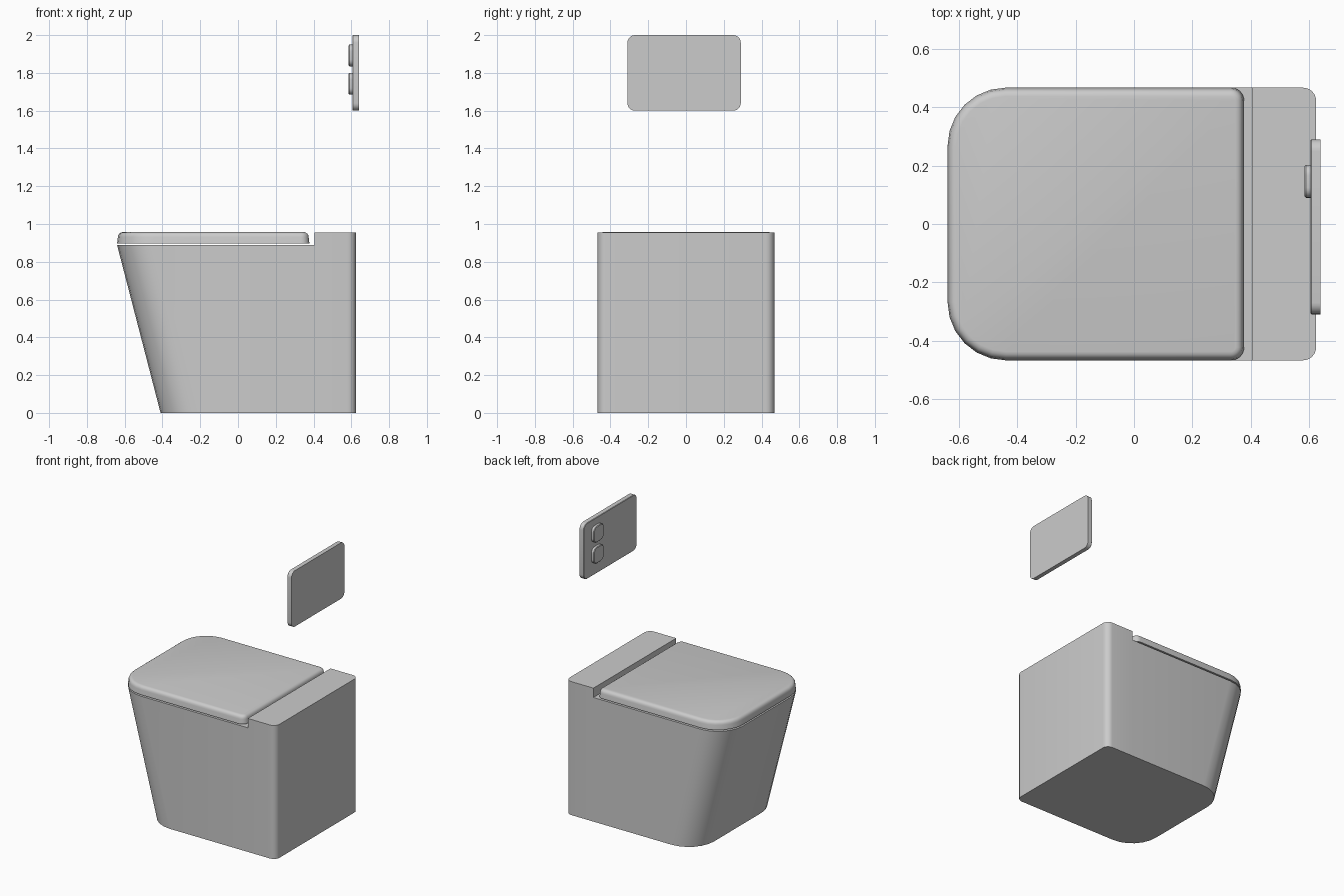
import bpy, bmesh
from math import sin, cos, pi, radians

if "Cube" in bpy.data.objects:
    bpy.data.objects.remove(bpy.data.objects["Cube"])


def rounded_rect(a0, a1, b0, b1, r_low, r_high, n=6):
    """Counter-clockwise outline; r_low rounds the a0 corners, r_high the a1 corners."""
    pts = []
    for ca, cb, r, start in ((a1 - r_high, b0 + r_high, r_high, -pi / 2),
                             (a1 - r_high, b1 - r_high, r_high, 0),
                             (a0 + r_low, b1 - r_low, r_low, pi / 2),
                             (a0 + r_low, b0 + r_low, r_low, pi)):
        for i in range(n + 1):
            t = start + pi / 2 * i / n
            pts.append((ca + r * cos(t), cb + r * sin(t)))
    return pts


def loft(rings):
    """Closed bmesh skinned through rings of equal length."""
    bm = bmesh.new()
    vs = [[bm.verts.new(p) for p in ring] for ring in rings]
    n = len(vs[0])
    for lo, hi in zip(vs, vs[1:]):
        for i in range(n):
            j = (i + 1) % n
            bm.faces.new((lo[i], lo[j], hi[j], hi[i]))
    bm.faces.new(vs[0][::-1])
    top = bm.faces.new(vs[-1])
    return bm, vs, top


def finish(bm, name):
    bmesh.ops.recalc_face_normals(bm, faces=bm.faces)
    me = bpy.data.meshes.new(name)
    bm.to_mesh(me)
    bm.free()
    ob = bpy.data.objects.new(name, me)
    bpy.context.collection.objects.link(ob)
    bpy.ops.object.select_all(action='DESELECT')
    bpy.context.view_layer.objects.active = ob
    ob.select_set(True)
    bpy.ops.object.shade_smooth_by_angle(angle=radians(35))
    return ob


HALF_W = 0.468
BACK = 0.625
STEP = 0.405

# Pedestal: front leans outwards, raised ledge behind the seat
rings = []
for front, z in ((-0.41, 0.0), (-0.64, 0.888)):
    o = rounded_rect(front, BACK, -HALF_W, HALF_W, 0.2, 0.045)
    o.insert(14, (STEP, HALF_W))
    o.append((STEP, -HALF_W))
    rings.append([(x, y, z) for x, y in o])
bm, vs, top = loft(rings)
bmesh.utils.face_split(top, vs[-1][14], vs[-1][-1])
top_faces = [f for f in bm.faces if all(v.co.z > 0.8 for v in f.verts)]
ledge = max(top_faces, key=lambda f: f.calc_center_median().x)
new = bmesh.ops.extrude_discrete_faces(bm, faces=[ledge])['faces'][0]
bmesh.ops.translate(bm, verts=new.verts, vec=(0, 0, 0.067))
finish(bm, "pedestal")

# Seat lid: rounded upper edge, floating just above the rim
R = 0.026
profile = [(0.0, 0.898), (0.004, 0.957 - R)]
profile += [(0.004 + R * (1 - cos(t)), 0.957 - R + R * sin(t))
            for t in (pi / 8 * k for k in range(1, 5))]
rings = []
for d, z in profile:
    o = rounded_rect(-0.64 + d, 0.378 - d, -HALF_W + d, HALF_W - d, 0.2 - d, 0.045 - d)
    rings.append([(x, y, z) for x, y in o])
finish(loft(rings)[0], "seat_lid")


def wall_panel(name, y0, y1, z0, z1, r, profile):
    """Rounded panel facing -x; profile is (inset, x) pairs."""
    rings = [[(x, y, z) for y, z in
              rounded_rect(y0 + d, y1 - d, z0 + d, z1 - d, r - d, r - d)]
             for d, x in profile]
    finish(loft(rings)[0], name)


# Flush plate with two push buttons
wall_panel("flush_plate", -0.31, 0.29, 1.6, 2.0, 0.04,
           [(0, 0.64), (0, 0.609), (0.003, 0.606)])
for name, z in (("lower_button", 1.685), ("upper_button", 1.835)):
    wall_panel(name, 0.09, 0.203, z, z + 0.115, 0.035,
               [(0, 0.608), (0, 0.590), (0.004, 0.586)])
